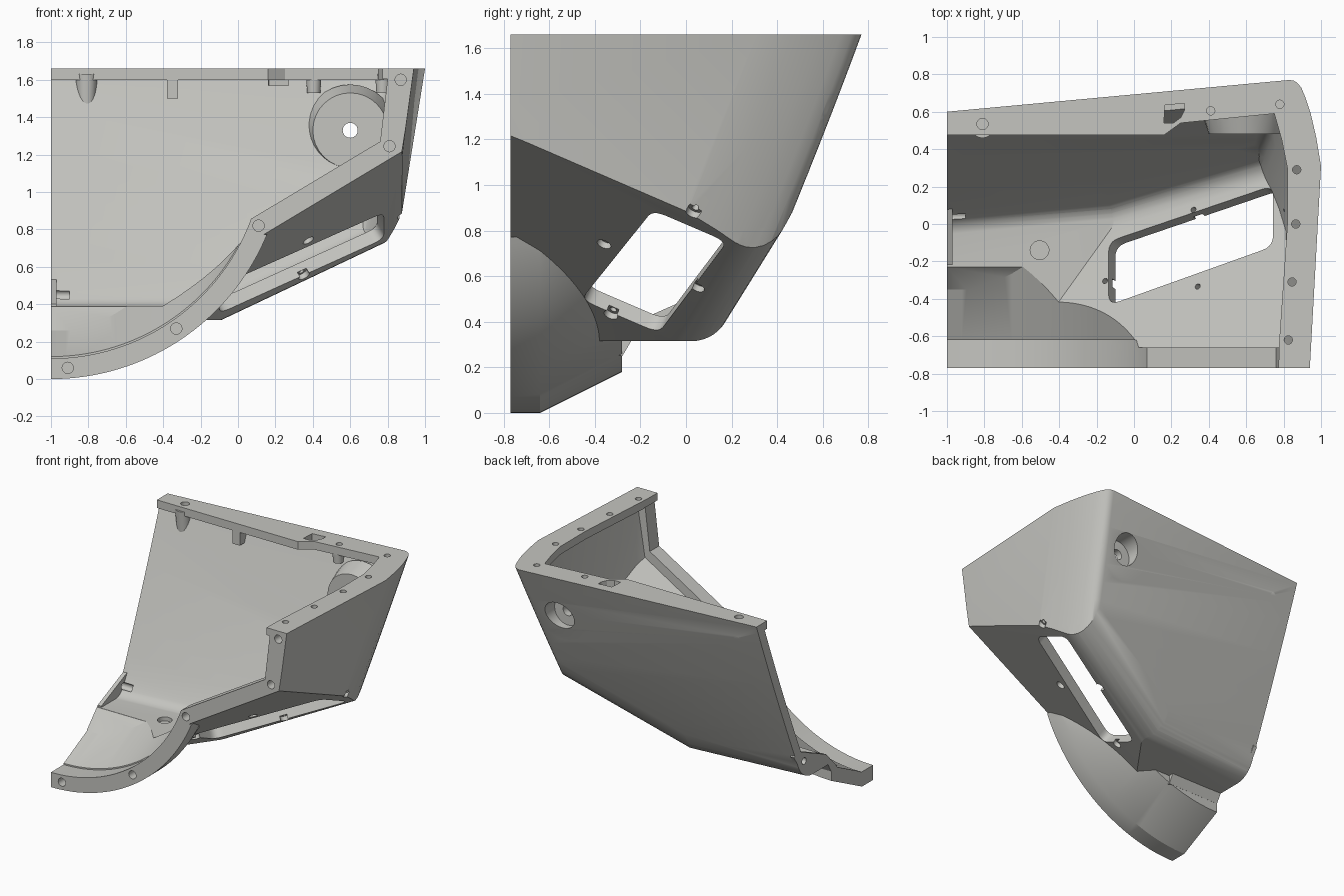
import bpy, bmesh, math
from mathutils import Vector, Matrix

if "Cube" in bpy.data.objects:
    bpy.data.objects.remove(bpy.data.objects["Cube"])

TOP, WALL, ROUND = 1.66, 0.075, 0.18
grey = bpy.data.materials.new("light_grey_plastic")
grey.diffuse_color = (0.56, 0.56, 0.53, 1)
grey.use_nodes = True
grey.node_tree.nodes["Principled BSDF"].inputs["Base Color"].default_value = grey.diffuse_color


def make(name, bm):
    bmesh.ops.recalc_face_normals(bm, faces=bm.faces)
    me = bpy.data.meshes.new(name)
    bm.to_mesh(me)
    bm.free()
    me.materials.append(grey)
    ob = bpy.data.objects.new(name, me)
    bpy.context.collection.objects.link(ob)
    return ob


def loft(name, sections):
    """Closed solid through matching rings of points."""
    bm = bmesh.new()
    rings = [[bm.verts.new(p) for p in s] for s in sections]
    n = len(rings[0])
    for a, b in zip(rings, rings[1:]):
        for i in range(n):
            bm.faces.new((a[i], a[(i + 1) % n], b[(i + 1) % n], b[i]))
    bm.faces.new(rings[0])
    bm.faces.new(rings[-1])
    return make(name, bm)


def box(name, x0, x1, y0, y1, z0, z1):
    return loft(name, [[(x0, y0, z), (x1, y0, z), (x1, y1, z), (x0, y1, z)] for z in (z0, z1)])


def rod(name, a, b, r0, r1=None):
    """Cylinder or cone from point a to point b."""
    a, b = Vector(a), Vector(b)
    q = (b - a).to_track_quat('Z', 'Y')
    ring = [q @ Vector((math.cos(t * math.tau / 32), math.sin(t * math.tau / 32), 0)) for t in range(32)]
    return loft(name, [[a + v * r0 for v in ring], [b + v * (r1 or r0) for v in ring]])


def combine(target, other, op, keep=False):
    m = target.modifiers.new("cut", 'BOOLEAN')
    m.object, m.operation, m.solver = other, op, 'EXACT'
    dg = bpy.context.evaluated_depsgraph_get()
    dg.update()
    me = bpy.data.meshes.new_from_object(target.evaluated_get(dg))
    target.modifiers.clear()
    target.data = me
    if not keep:
        bpy.data.objects.remove(other)


# Underside planes: inward normal and point
slope_n = Vector((-0.6, 0.43, 1)).normalized()
slope = (slope_n, Vector((0.866, -0.77, 1.21)))
flat = (Vector((0, 0, 1)), Vector((0, 0, 0.315)))
back = (Vector((0.093, -1, 0.425)).normalized(), Vector((-1, 0.163, 0.56)))


def slope_z(x, y):
    return 1.21 + 0.6 * (x - 0.866) - 0.43 * (y + 0.77)


def underside_planes():
    planes = [slope, flat]
    for n, p in (slope, flat):
        rows = Matrix((n, back[0], (1, 0, 0)))
        c = rows.inverted() @ Vector((n.dot(p) + ROUND, back[0].dot(back[1]) + ROUND, 0))
        for i in range(1, 9):
            m = n.lerp(back[0], i / 9).normalized()
            planes.append((m, c - m * ROUND))
    return planes


def hull(points):
    bm = bmesh.new()
    for p in points:
        bm.verts.new(p)
    res = bmesh.ops.convex_hull(bm, input=bm.verts)
    junk = [v for v in set(res["geom_interior"] + res["geom_unused"]) if isinstance(v, bmesh.types.BMVert)]
    bmesh.ops.delete(bm, geom=junk, context='VERTS')
    bmesh.ops.remove_doubles(bm, verts=bm.verts, dist=1e-4)
    return bm


def shell_solid(name, t, y_front, z_top):
    """Leaning plan outline, clipped by the rounded underside; t insets it."""
    rim = [(1, 0.31), (0.975, 0.46), (0.945, 0.59), (0.915, 0.68), (0.895, 0.728),
           (0.875, 0.753), (0.855, 0.766), (0.83, 0.77), (-1.1, 0.591)]
    pts = []
    for i in range(13):
        z = z_top + (0.2 - z_top) * i / 12
        d = TOP - z
        f = 0.37 * d + 0.025 * d * d
        pts.append((-1.1, y_front, z))
        pts.append((0.94 + 0.055 * (y_front + 0.77) - 0.16 * d - t, y_front, z))
        for x, y in rim:
            pts.append((x - 0.16 * d - t if x > 0 else x, y - f - t, z))
    bm = hull(pts)
    for n, p in underside_planes():
        bmesh.ops.bisect_plane(bm, geom=bm.verts[:] + bm.edges[:] + bm.faces[:], dist=1e-5,
                               plane_co=p + n * t, plane_no=n, clear_inner=True)
        pts = [v.co.copy() for v in bm.verts]
        bm.free()
        bm = hull(pts)
    bmesh.ops.dissolve_limit(bm, angle_limit=0.003, verts=bm.verts, edges=bm.edges)
    return make(name, bm)


def arc(r, x_end):
    """Scoop cross-section: circular bottom closed by a flat top."""
    a0, a1 = math.asin(-0.15 / r), math.asin((x_end + 1) / r)
    pts = [(-1 + r * math.sin(a0 + (a1 - a0) * i / 40), 1.25 - r * math.cos(a0 + (a1 - a0) * i / 40))
           for i in range(41)]
    return pts + [(-1.15, pts[-1][1])]


def scoop(name, r, x_end, y_end):
    return loft(name, [[(x, y, z + max(0, 0.5 * (y + 0.64))) for x, z in arc(r, x_end)]
                       for y in (-0.9, -0.64, y_end)])


# Main shell with scoop, hollowed out
body = shell_solid("fairing_shell", 0, -0.9, TOP)
outer = body.copy()
outer.data = body.data.copy()
bpy.context.collection.objects.link(outer)
combine(body, scoop("scoop", 1.25, 0.155, -0.28), 'UNION')
combine(body, shell_solid("hollow", WALL, -0.66, 1.6), 'DIFFERENCE')
combine(body, scoop("scoop_hollow", 1.14, 0.07, -0.23), 'DIFFERENCE')

# Front rim opening and top flange opening
front = arc(1.14, 0.07)[:-1] + [(0.76, 1.27), (0.80, 1.605), (-1.15, 1.605)]
combine(body, loft("rim_opening", [[(x, y, z) for x, z in front] for y in (-1, -0.62)]), 'DIFFERENCE')
flange = [(-1.2, 0.475), (0.16, 0.475), (0.25, 0.54), (0.75, 0.59), (0.79, 0.45), (0.82, 0.3),
          (0.82, 0), (0.775, -0.65), (0.77, -1), (-1.2, -1)]
combine(body, loft("flange_opening", [[(x, y, z) for x, y in flange] for z in (1.59, 1.75)]), 'DIFFERENCE')

# Ramp joining scoop and floor, end tab
ramp = [(-0.35, 0.26), (-0.23, 0.389), (-0.19, 0.389), (-0.19, 0.318), (-0.24, 0.316), (-0.279, 0.25)]
combine(body, loft("ramp", [[(x, y, z) for y, z in ramp] for x in (-1.05, -0.56)]), 'UNION')
tab = [(-0.22, 0.36), (-0.22, 0.40), (0.12, 0.55), (0.16, 0.52), (0.06, 0.36)]
combine(body, loft("end_tab", [[(x, y, z) for y, z in tab] for x in (-1.05, -0.97)]), 'UNION')

# Inner bosses and clips, kept inside the outer skin
bosses = [rod("mount_boss", (0.6, 0.48, 1.33), (0.6, 0.62, 1.33), 0.2, 0.245),
          rod("left_boss", (-0.81, 0.52, 1.47), (-0.81, 0.52, 1.63), 0.045, 0.06),
          rod("right_boss", (0.405, 0.6, 1.53), (0.405, 0.6, 1.63), 0.035, 0.042),
          rod("corner_boss", (0.775, 0.62, 1.53), (0.775, 0.62, 1.63), 0.035, 0.042),
          box("clip", -0.38, -0.32, 0.478, 0.57, 1.5, 1.63)]
for b in bosses:
    combine(b, outer, 'INTERSECT', keep=True)
    combine(body, b, 'UNION')
bpy.data.objects.remove(outer)

# Trim the front and left ends flat
combine(body, box("trim", -1, 3, -0.77, 3, -1, 3), 'INTERSECT')

# Window with rounded corners through the sloped underside
corners = [Vector((x, y, slope_z(x, y))) for x, y in
           ((-0.1, -0.46), (0.78, -0.145), (0.78, 0.18), (-0.1, -0.12))]
ring = []
for i, c in enumerate(corners):
    a = c + (corners[i - 1] - c).normalized() * 0.065
    b = c + (corners[(i + 1) % 4] - c).normalized() * 0.065
    ring += [a * (1 - t) ** 2 + c * 2 * t * (1 - t) + b * t * t for t in (0, 0.2, 0.4, 0.6, 0.8, 1)]
combine(body, loft("window", [[p + slope_n * h for p in ring] for h in (-0.1, 0.13)]), 'DIFFERENCE')

# Screw holes: flange, front rim, around the window, floor
holes = [((x, y, 1.56), (x, y, 1.75), r) for x, y, r in
         ((-0.81, 0.535, 0.03), (0.41, 0.605, 0.022), (0.78, 0.64, 0.022), (0.87, 0.29, 0.022),
          (0.865, 0, 0.022), (0.845, -0.31, 0.022), (0.825, -0.62, 0.022))]
holes += [((x, -0.9, z), (x, -0.69, z), 0.03) for x, z in
          ((-0.91, 0.06), (-0.33, 0.27), (0.11, 0.82), (0.81, 1.245), (0.87, 1.6))]
for y, z in ((-0.36, 0.74), (0.03, 0.875), (0.05, 0.55), (-0.33, 0.43)):
    p = Vector((0.866 + (z - 1.21 + 0.43 * (y + 0.77)) / 0.6, y, z))
    holes.append((p - slope_n * 0.08, p + slope_n * 0.03, 0.032))
    holes.append((p, p + slope_n * 0.15, 0.015))
holes += [((-0.505, -0.14, 0.36), (-0.505, -0.14, 0.45), 0.05),
          ((-1.1, 0.04, 0.45), (-0.9, 0.04, 0.45), 0.025),
          ((0.6, 0.53, 1.33), (0.6, 0.9, 1.33), 0.11),
          ((0.6, 0.4, 1.33), (0.6, 0.6, 1.33), 0.04)]
for a, b, r in holes:
    combine(body, rod("hole", a, b, r), 'DIFFERENCE')

# Flange slot
slot = [(0.16, 0.54), (0.21, 0.54), (0.25, 0.57), (0.27, 0.61), (0.27, 0.645), (0.165, 0.635)]
combine(body, loft("slot", [[(x, y, z) for x, y in slot] for z in (1.57, 1.75)]), 'DIFFERENCE')

bpy.context.view_layer.objects.active = body
body.select_set(True)
bpy.ops.object.shade_smooth_by_angle(angle=math.radians(25))
